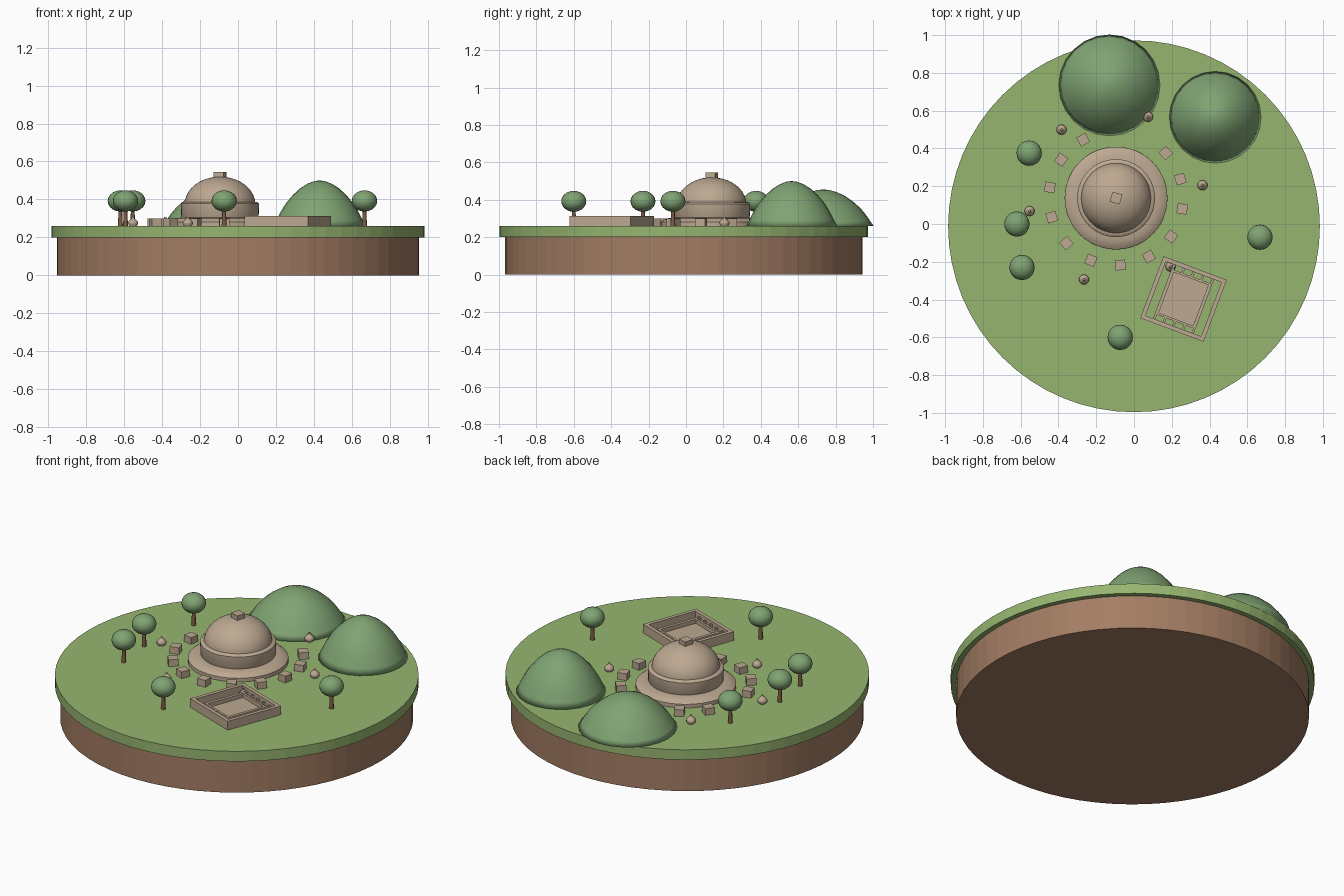
import bpy, bmesh, math
from mathutils import Matrix, Vector

if "Cube" in bpy.data.objects:
    bpy.data.objects.remove(bpy.data.objects["Cube"])


def linear(c):
    return c / 12.92 if c <= 0.04045 else ((c + 0.055) / 1.055) ** 2.4


def material(name, r, g, b):
    m = bpy.data.materials.new(name)
    col = (linear(r), linear(g), linear(b), 1)
    m.use_nodes = True
    m.diffuse_color = col
    m.node_tree.nodes["Principled BSDF"].inputs["Base Color"].default_value = col
    return m


GRASS = material("grass_green", 0.59, 0.71, 0.44)
LEAF = material("leaf_green", 0.50, 0.64, 0.45)
STONE = material("sandstone", 0.74, 0.66, 0.57)
EARTH = material("earth_brown", 0.64, 0.49, 0.39)
BARK = material("bark_brown", 0.50, 0.36, 0.26)
GROUND = 0.26


def finish(name, bm, mat, loc, rot=0, sharp=None):
    """Turn a bmesh into a placed object; sharp is the smoothing angle in degrees."""
    bmesh.ops.recalc_face_normals(bm, faces=bm.faces)
    me = bpy.data.meshes.new(name)
    bm.to_mesh(me)
    bm.free()
    me.materials.append(mat)
    if sharp is not None:
        for p in me.polygons:
            p.use_smooth = True
        me.set_sharp_from_angle(angle=math.radians(sharp))
    ob = bpy.data.objects.new(name, me)
    ob.location = loc
    ob.rotation_euler.z = rot
    bpy.context.collection.objects.link(ob)
    return ob


def lathe(name, profile, mat, loc, sides=32, sharp=None):
    """Spin (radius, height) points around z; ends are closed on the axis."""
    bm = bmesh.new()
    pts = [(0, profile[0][1])] + list(profile) + [(0, profile[-1][1])]
    vs = [bm.verts.new((r, 0, z)) for r, z in pts]
    es = [bm.edges.new(p) for p in zip(vs, vs[1:])]
    bmesh.ops.spin(bm, geom=vs + es, cent=(0, 0, 0), axis=(0, 0, 1),
                   angle=math.tau, steps=sides, use_merge=False)
    bmesh.ops.remove_doubles(bm, verts=bm.verts, dist=1e-5)
    return finish(name, bm, mat, loc, 0, sharp)


def boxes(name, parts, mat, loc, rot=0):
    """One object from boxes given as (x0, x1, y0, y1, height)."""
    bm = bmesh.new()
    for x0, x1, y0, y1, h in parts:
        size = Matrix.Diagonal((x1 - x0, y1 - y0, h, 1))
        at = Matrix.Translation(((x0 + x1) / 2, (y0 + y1) / 2, h / 2))
        bmesh.ops.create_cube(bm, size=1, matrix=at @ size)
    return finish(name, bm, mat, loc, rot)


def arc(radius, height, start, end, steps, z=0):
    """Points on an ellipse between two elevation angles."""
    angles = [math.radians(start + (end - start) * i / steps) for i in range(steps + 1)]
    return [(max(radius * math.cos(a), 0.0005), z + height * math.sin(a)) for a in angles]


# Round base of earth with a turf slab on top
lathe("earth_base", [(0.955, 0), (0.955, 0.2)], EARTH, (0, -0.012, 0), 64)
lathe("turf_slab", [(0.984, 0.2), (0.984, GROUND)], GRASS, (0, -0.012, 0), 64)

# Two hills, fully smooth including the foot
HILL = [(1, 0), (0.93, 0.14), (0.84, 0.32), (0.73, 0.5), (0.58, 0.68),
        (0.42, 0.83), (0.26, 0.93), (0.12, 0.985), (0.002, 1)]
for side, x, y, r, h in (("right", -0.13, 0.735, 0.268, 0.195),
                         ("left", 0.43, 0.565, 0.243, 0.24)):
    lathe(side + "_hill", [(a * r, b * h) for a, b in HILL], LEAF, (x, y, GROUND), 24, 180)

# Domed monument: flared plinth, drum, dome and square cap
centre = Vector((-0.095, 0.137, GROUND))
lathe("plinth", [(0.272, 0), (0.272, 0.022), (0.255, 0.034), (0.23, 0.042), (0.2, 0.045)],
      STONE, centre, 48, 40)
lathe("drum", [(0.194, 0.03), (0.204, 0.05), (0.206, 0.118), (0.198, 0.126), (0.18, 0.128)],
      STONE, centre, 48, 40)
lathe("dome", arc(0.186, 0.145, 0, 90, 10, 0.115), STONE, centre, 48, 40)
cap = 0.027
boxes("dome_cap", [(-cap, cap, -cap, cap, 0.045)], STONE,
      centre + Vector((0, 0, 0.24)), math.radians(-16))

# Ring of stone blocks with a gap at the back
for i in range(14):
    if i in (2, 3):
        continue
    a = math.radians(16.5) + math.tau * i / 14
    s = 0.027
    boxes(f"ring_block_{i}", [(-s, s, -s, s, 0.04)], STONE,
          centre + Vector((math.cos(a), math.sin(a), 0)) * 0.355, a)

# Outer ring of small votive mounds
for i in range(6):
    a = math.radians(8.5) + math.tau * i / 6
    lathe(f"votive_mound_{i}",
          [(0.02, 0), (0.027, 0.012), (0.026, 0.022), (0.016, 0.033), (0.008, 0.038), (0.006, 0.047)],
          STONE, centre + Vector((math.cos(a), math.sin(a), 0)) * 0.463, 12, 50)

# Walled courtyard: outer wall, inner court and rows of cells
W, D, T = 0.179, 0.175, 0.022
HIGH, LOW = 0.052, 0.036
cx, cy = 0.115, 0.127
walls = [(-cx, cx, -cy + 0.012, cy - 0.012, 0.012)]
for s in (-1, 1):
    def span(a, b):
        return tuple(sorted((s * a, s * b)))
    walls.append((-W, W) + span(D - T, D) + (HIGH,))
    walls.append(span(W - T, W) + (-D + T, D - T, HIGH))
    walls.append((-cx, cx) + span(cy - 0.012, cy) + (LOW,))
    walls.append(span(cx - 0.018, cx) + (-cy + 0.012, cy - 0.012, LOW))
    for k in range(5):
        x = -cx + 0.006 + k * (cx - 0.006) / 2
        walls.append((x - 0.006, x + 0.006) + span(cy, D - T) + (LOW,))
boxes("courtyard", walls, STONE, (0.262, -0.397, GROUND), math.radians(-20.5))

# Round trees
TREES = [(-0.555, 0.375), (-0.62, 0), (-0.593, -0.23), (0.667, -0.07), (-0.073, -0.6)]
for i, (x, y) in enumerate(TREES):
    lathe(f"tree_trunk_{i}", [(0.013, 0), (0.009, 0.1)], BARK, (x, y, GROUND), 8, 50)
    lathe(f"tree_crown_{i}", arc(0.067, 0.056, -89, 89, 10), LEAF, (x, y, 0.392), 20, 60)
